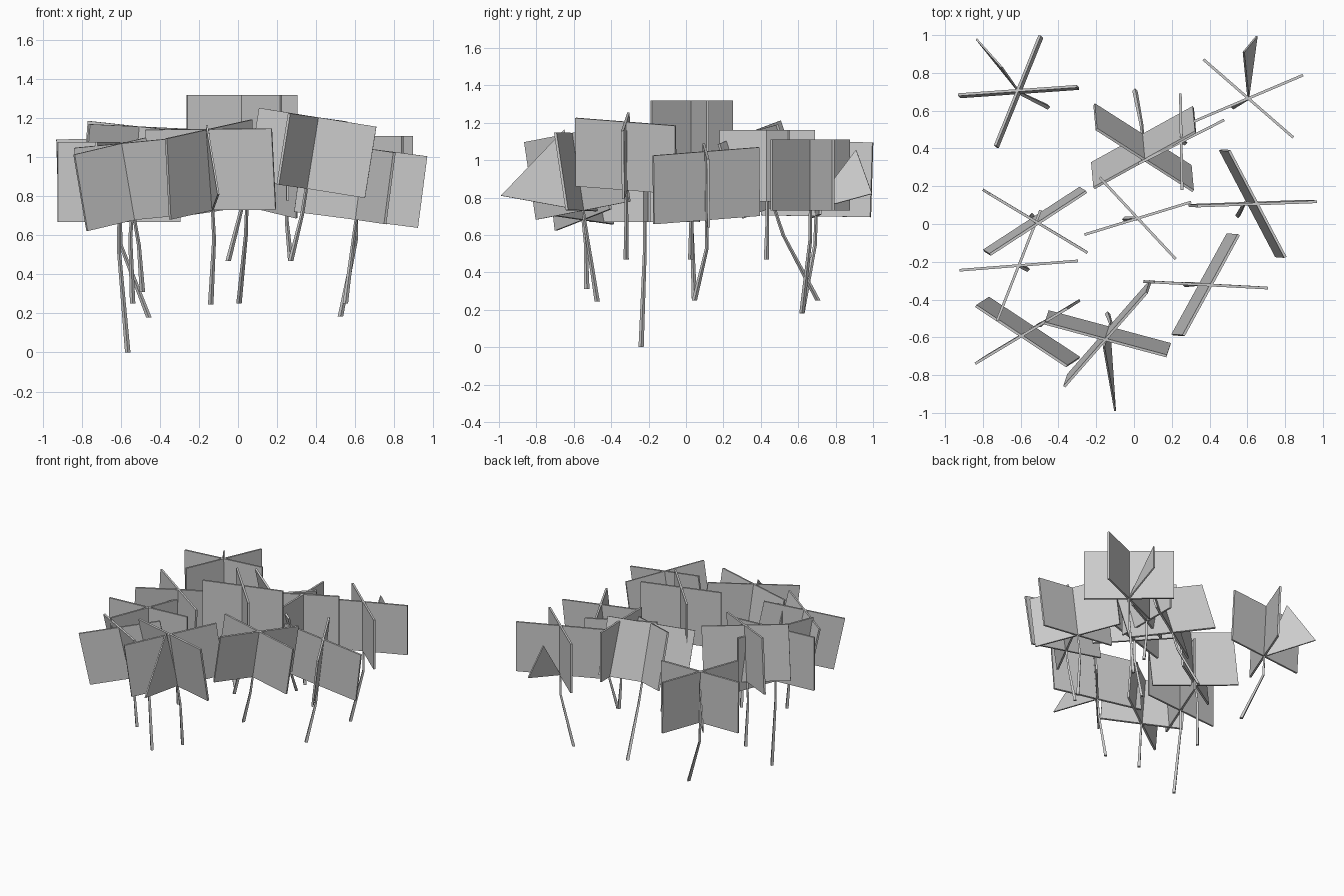
import bpy, bmesh, math
from mathutils import Vector, Matrix

if "Cube" in bpy.data.objects:
    bpy.data.objects.remove(bpy.data.objects["Cube"])

THICK = 0.014


def mesh_object(name, bm):
    bmesh.ops.recalc_face_normals(bm, faces=bm.faces)
    me = bpy.data.meshes.new(name)
    bm.to_mesh(me)
    bm.free()
    ob = bpy.data.objects.new(name, me)
    bpy.context.collection.objects.link(ob)
    return ob


def leaf_panels(name, base, lean, yaw, width, height):
    """Two crossed upright panels that lean with the plant."""
    axis = Vector((lean[0], lean[1], 1)).normalized()
    tilt = Vector((0, 0, 1)).rotation_difference(axis).to_matrix().to_4x4()
    bm = bmesh.new()
    for angle in (yaw, yaw + 64):
        m = (Matrix.Translation(base) @ tilt
             @ Matrix.Rotation(math.radians(angle), 4, 'Z')
             @ Matrix.Translation((0, 0, height / 2))
             @ Matrix.Diagonal((width, THICK, height, 1)))
        bmesh.ops.create_cube(bm, size=1, matrix=m)
    mesh_object(name, bm)


def leaf_triangle(name, base, tip, apex):
    """Pointed third panel growing out of the crossing."""
    bm = bmesh.new()
    bm.faces.new([bm.verts.new(p) for p in (base, tip, apex)])
    ob = mesh_object(name, bm)
    mod = ob.modifiers.new("thickness", 'SOLIDIFY')
    mod.thickness = THICK * 0.7
    mod.offset = 0


def stem(name, base, lean, end):
    """Thin square stalk: straight below the leaves, then bent to its foot."""
    base, end = Vector(base), Vector(end)
    axis = Vector((lean[0], lean[1], 1))
    drop = min(0.15, (base.z - end.z) * 0.35)
    points = [base + axis * 0.06, base - axis * drop, end]
    radii = [0.008, 0.010, 0.014]
    bm = bmesh.new()
    rings = []
    for p, r in zip(points, radii):
        rings.append([bm.verts.new(p + Vector(o) * r)
                      for o in ((1, 0, 0), (0, 1, 0), (-1, 0, 0), (0, -1, 0))])
    for lo, hi in zip(rings, rings[1:]):
        for i in range(4):
            j = (i + 1) % 4
            bm.faces.new((lo[i], lo[j], hi[j], hi[i]))
    bm.faces.new(rings[0])
    bm.faces.new(rings[-1])
    mesh_object(name, bm)


# base of leaves, lean, yaw, (panel width, height), foot of stem
plants = {
    "back_left":    ((-.605, .695, .70), (-.03, .03), 4, (.63, .40), (-.457, .62, .18)),
    "back_right":   ((.605, .665, .73), (0, 0), -41, (.63, .38), (.525, .62, .185)),
    "back_inner":   ((.25, .435, .78), (0, 0), 27, (.51, .38), (.27, .43, .47)),
    "back_middle":  ((.045, .47, .75), (.03, -.33), -34, (.62, .42), (.005, .705, .25)),
    "left":         ((-.54, .025, .74), (.08, -.05), -31, (.61, .42), (-.54, .045, .25)),
    "centre":       ((.02, .03, .89), (0, 0), -47, (.59, .43), (-.05, .025, .47)),
    "right":        ((.605, .11, .68), (.13, -.01), -62, (.64, .37), (.55, .045, .25)),
    "left_low":     ((-.61, -.22, .67), (0, 0), 4.5, (.63, .41), (-.565, -.24, 0)),
    "front_left":   ((-.53, -.55, .68), (-.17, -.11), -33, (.58, .40), (-.49, -.53, .31)),
    "front_middle": ((-.13, -.55, .73), (-.05, -.15), 165, (.67, .42), (-.14, -.475, .245)),
    "front_right":  ((.35, -.32, .84), (.16, -.01), -3, (.61, .37), (.27, -.32, .47)),
}
for key, (base, lean, yaw, (w, h), foot) in plants.items():
    leaf_panels(key + "_leaf_panels", base, lean, yaw, w, h)
    stem(key + "_stem", base, lean, foot)

# tip and apex of the pointed panels
triangles = {
    "back_left":    ((-.835, .98, .79), (-.70, .83, 1.09)),
    "back_right":   ((.65, .995, .82), (.58, .91, 1.055)),
    "front_middle": ((-.10, -.99, .81), (-.16, -.65, 1.165)),
}
for key, (tip, apex) in triangles.items():
    leaf_triangle(key + "_pointed_leaf", plants[key][0], tip, apex)

# foot sits on the ground
low = min((ob.matrix_world @ v.co).z for ob in bpy.data.objects for v in ob.data.vertices)
for ob in bpy.data.objects:
    ob.location.z -= low
